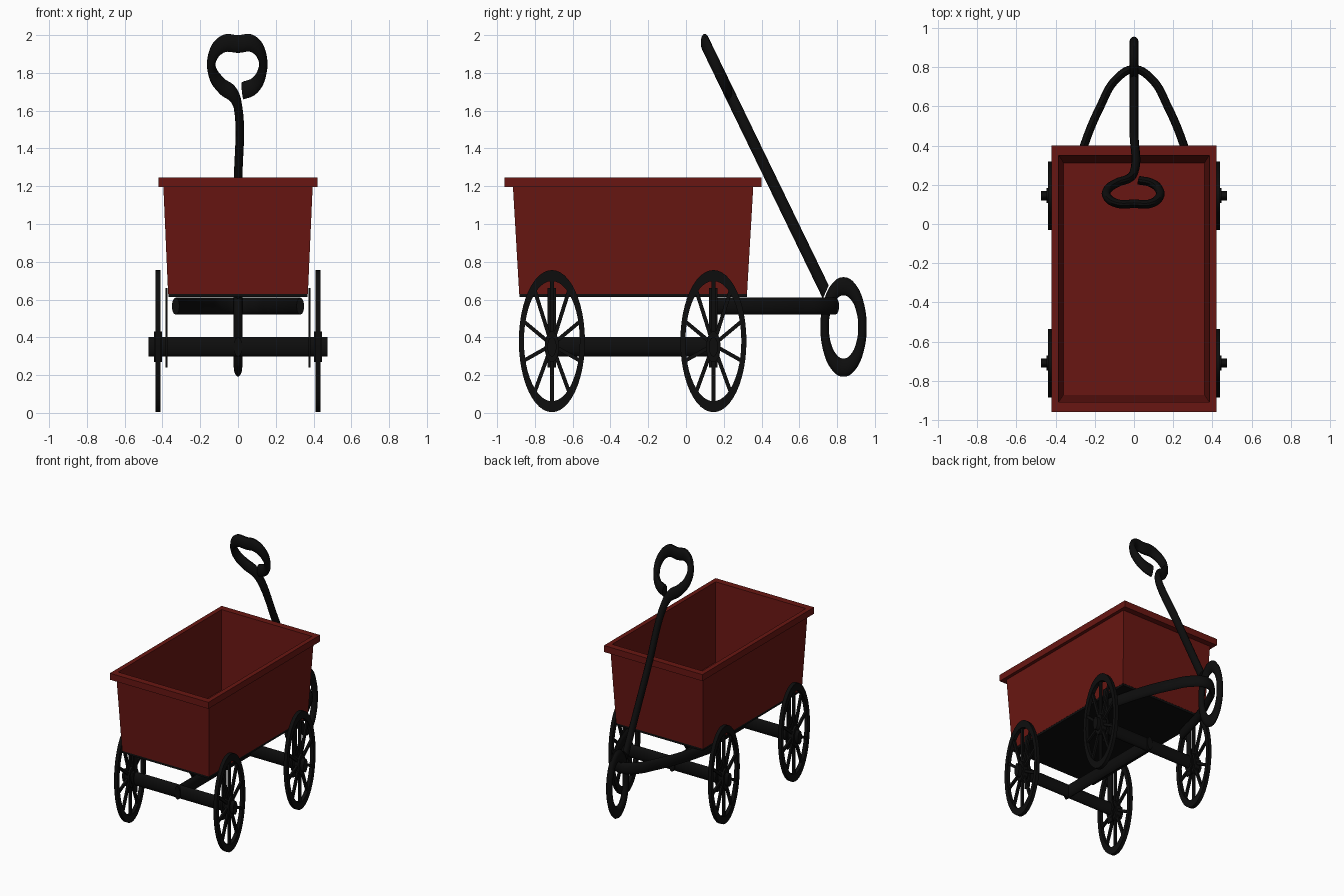
import bpy, bmesh, math
from mathutils import Matrix, Vector

cube = bpy.data.objects.get("Cube")
if cube:
    bpy.data.objects.remove(cube, do_unlink=True)

STRETCH = 2.15      # round parts are taller than they are wide
BODY_Y = -0.28
AXLE_Z = 0.35
WHEEL_Z = 0.38
AXLES = {"front": -0.71, "back": 0.145}


def material(name, color):
    m = bpy.data.materials.new(name)
    m.use_nodes = True
    m.diffuse_color = color
    bsdf = m.node_tree.nodes["Principled BSDF"]
    bsdf.inputs["Base Color"].default_value = color
    bsdf.inputs["Roughness"].default_value = 0.6
    return m


RED = material("red_paint", (0.14, 0.008, 0.006, 1))
BLACK = material("black_iron", (0.004, 0.004, 0.004, 1))


def finish(name, bm, mat, smooth=True):
    bmesh.ops.recalc_face_normals(bm, faces=bm.faces)
    me = bpy.data.meshes.new(name)
    bm.to_mesh(me)
    bm.free()
    ob = bpy.data.objects.new(name, me)
    bpy.context.collection.objects.link(ob)
    me.materials.append(mat)
    if smooth:
        shade(ob)
    return ob


def shade(ob):
    bpy.ops.object.select_all(action='DESELECT')
    ob.select_set(True)
    bpy.context.view_layer.objects.active = ob
    bpy.ops.object.shade_smooth_by_angle(angle=math.radians(40))


def tube(name, points, radius, cyclic=False):
    """Round tube through points, with its section stretched upward."""
    cu = bpy.data.curves.new(name, 'CURVE')
    cu.dimensions = '3D'
    cu.bevel_depth = radius
    cu.bevel_resolution = 4
    cu.resolution_u = 8
    cu.use_fill_caps = True
    sp = cu.splines.new('BEZIER')
    sp.bezier_points.add(len(points) - 1)
    sp.use_cyclic_u = cyclic
    for bp, (x, y, z) in zip(sp.bezier_points, points):
        bp.co = (x, y, z / STRETCH)
        bp.handle_left_type = bp.handle_right_type = 'AUTO'
    ob = bpy.data.objects.new(name, cu)
    bpy.context.collection.objects.link(ob)
    bpy.ops.object.select_all(action='DESELECT')
    ob.select_set(True)
    bpy.context.view_layer.objects.active = ob
    bpy.ops.object.convert(target='MESH')
    ob = bpy.context.object
    ob.data.transform(Matrix.Diagonal((1, 1, STRETCH, 1)))
    ob.data.materials.clear()
    ob.data.materials.append(BLACK)
    shade(ob)
    return ob


def add_box(bm, center, size, rot=Matrix()):
    m = Matrix.Translation(center) @ rot @ Matrix.Diagonal((*size, 1))
    bmesh.ops.create_cube(bm, size=1, matrix=m)


def add_cylinder(bm, center, radius, length):
    m = (Matrix.Translation(center) @ Matrix.Diagonal((1, 1, STRETCH, 1))
         @ Matrix.Rotation(math.pi / 2, 4, 'Y'))
    bmesh.ops.create_cone(bm, cap_ends=True, segments=24, radius1=radius,
                          radius2=radius, depth=length, matrix=m)


# Open box: one rectangle section carried up the outside, over the lip, down inside
bm = bmesh.new()
sections = [(0.37, 0.603, 0.63), (0.395, 0.636, 1.195), (0.42, 0.68, 1.195),
            (0.42, 0.68, 1.245), (0.385, 0.63, 1.245), (0.36, 0.592, 0.645)]
loops = [[bm.verts.new((sx * hx, BODY_Y + sy * hy, z))
          for sx, sy in ((-1, -1), (1, -1), (1, 1), (-1, 1))]
         for hx, hy, z in sections]
for a, b in zip(loops, loops[1:]):
    for i in range(4):
        j = (i + 1) % 4
        bm.faces.new((a[i], a[j], b[j], b[i]))
bm.faces.new(loops[0])
bm.faces.new(loops[-1])
finish("wagon_box", bm, RED, smooth=False)

# Dark plate under the box
bm = bmesh.new()
add_box(bm, (0, BODY_Y, 0.623), (0.738, 1.204, 0.02))
finish("bottom_plate", bm, BLACK, smooth=False)


def wheel(name, x, y):
    bm = bmesh.new()
    n, half = 48, 0.014
    section = [(0.175, -half), (0.175, half), (0.148, half), (0.148, -half)]
    rings = []
    for k in range(n):
        a = math.tau * k / n
        rings.append([bm.verts.new((x + dx, y + r * math.cos(a),
                                    WHEEL_Z + STRETCH * r * math.sin(a)))
                      for r, dx in section])
    for k in range(n):
        a, b = rings[k], rings[(k + 1) % n]
        for i in range(4):
            j = (i + 1) % 4
            bm.faces.new((a[i], a[j], b[j], b[i]))
    # Ten spokes from hub to rim
    hub = Vector((x, y, AXLE_Z + 0.01))
    for k in range(10):
        a = math.tau * k / 10 + math.pi / 2
        tip = Vector((x, y + 0.155 * math.cos(a),
                      WHEEL_Z + STRETCH * 0.155 * math.sin(a)))
        d = tip - hub
        rot = Matrix.Rotation(math.atan2(-d.y, d.z), 4, 'X')
        add_box(bm, (hub + tip) / 2, (0.016, 0.02, d.length), rot)
    add_cylinder(bm, (x, y, AXLE_Z), 0.038, 0.044)
    finish(name, bm, BLACK)


# Wheels, axles and hanging brackets
for end, y in AXLES.items():
    bm = bmesh.new()
    add_cylinder(bm, (0, y, AXLE_Z), 0.024, 0.95)
    finish(end + "_axle", bm, BLACK)
    for side, s in (("left", 1), ("right", -1)):
        wheel(f"{end}_{side}_wheel", s * 0.424, y)
        bm = bmesh.new()
        add_box(bm, (s * 0.379, y, 0.45), (0.01, 0.045, 0.42))
        add_cylinder(bm, (s * 0.379, y, AXLE_Z), 0.037, 0.012)
        finish(f"{end}_{side}_bracket", bm, BLACK)

# Bar joining the axles
tube("center_bar", [(0, AXLES["front"] - 0.03, AXLE_Z),
                    (0, AXLES["back"] + 0.03, AXLE_Z)], 0.024)

# Bowed tow bar
half = [(0.33, 0.13), (0.255, 0.4), (0.172, 0.6), (0.09, 0.74)]
bow = half + [(0, 0.79)] + [(-x, y) for x, y in reversed(half)]
tube("tow_bow", [(x, y, 0.565) for x, y in bow], 0.021)

# Ring linking handle and tow bar
tube("hitch_ring", [(0, 0.834 + 0.1 * math.cos(a), 0.455 + 0.1 * STRETCH * math.sin(a))
                    for a in (math.tau * k / 12 for k in range(12))], 0.0225, True)

# Pull handle: slanted rod ending in a hand loop
outline = [(0, 0.64), (0, 1.2), (0, 1.62), (-0.022, 1.68), (-0.09, 1.735),
           (-0.137, 1.81), (-0.137, 1.88), (-0.085, 1.95), (0, 1.953), (0.085, 1.95),
           (0.13, 1.88), (0.127, 1.80), (0.09, 1.735), (0.025, 1.705)]
tube("pull_handle", [(x, 0.74 - (z - 0.64) * 0.485, z) for x, z in outline], 0.0225)
